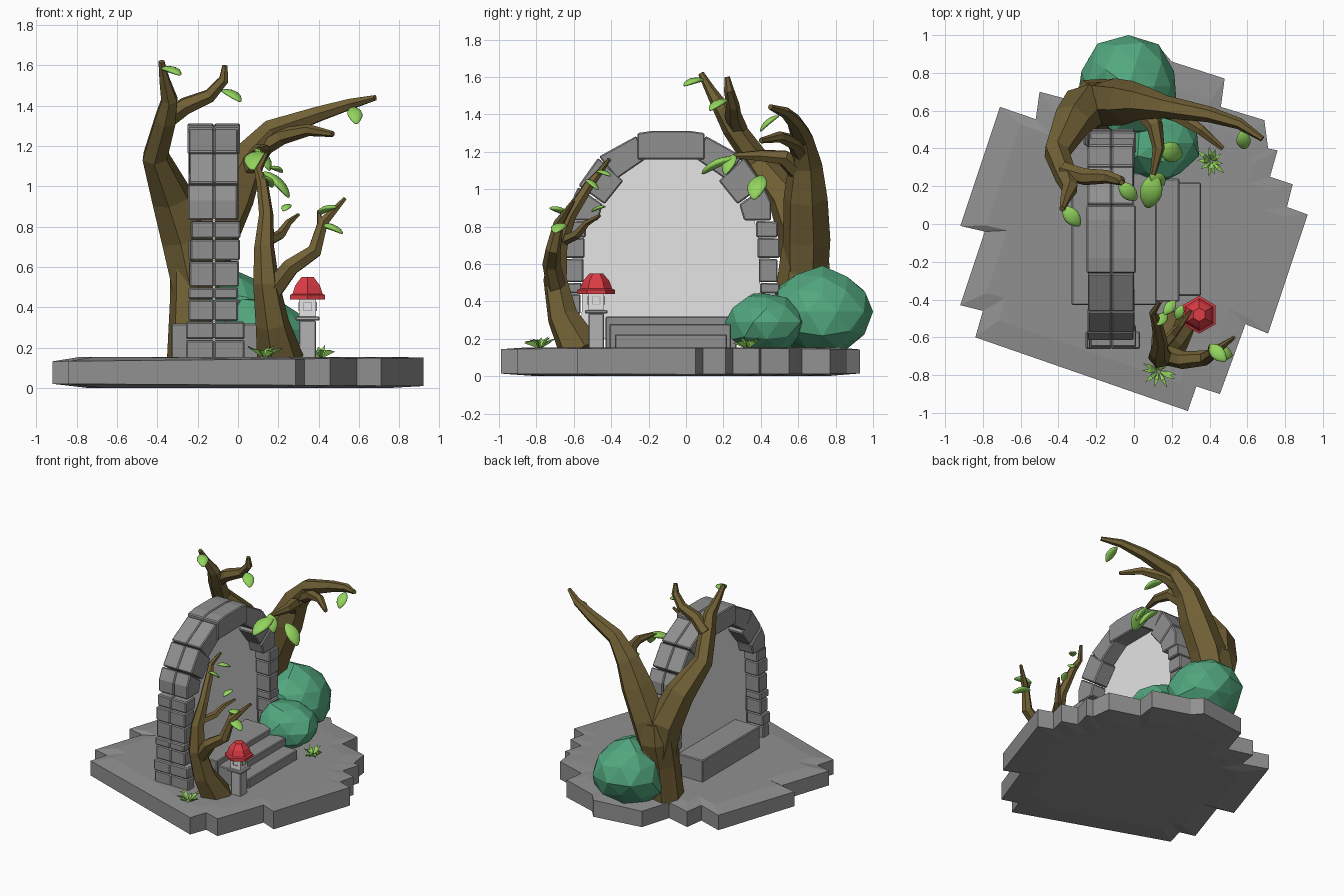
import bpy, bmesh, math, random
from mathutils import Vector, Matrix

random.seed(4)
cube = bpy.data.objects.get("Cube")
if cube:
    bpy.data.objects.remove(cube)


def material(name, rgb):
    m = bpy.data.materials.new(name)
    m.use_nodes = True
    m.diffuse_color = (*rgb, 1)
    m.node_tree.nodes["Principled BSDF"].inputs["Base Color"].default_value = (*rgb, 1)
    return m


STONE = material("stone grey", (.28, .28, .28))
POST = material("post grey", (.45, .45, .45))
PALE = material("pale grey", (.78, .78, .78))
BARK = material("bark brown", (.165, .118, .036))
LEAF = material("leaf lime", (.29, .66, .11))
BUSH = material("bush green", (.085, .39, .21))
RED = material("roof red", (.72, .045, .06))


def finish(name, bm, mat, bevel=0):
    bmesh.ops.recalc_face_normals(bm, faces=bm.faces)
    mesh = bpy.data.meshes.new(name)
    bm.to_mesh(mesh)
    bm.free()
    mesh.materials.append(mat)
    ob = bpy.data.objects.new(name, mesh)
    bpy.context.collection.objects.link(ob)
    if bevel:
        mod = ob.modifiers.new("Bevel", "BEVEL")
        mod.width = bevel
        mod.segments = 1


def loft(bm, rings):
    rings = [[bm.verts.new(p) for p in r] for r in rings]
    n = len(rings[0])
    for a, b in zip(rings, rings[1:]):
        for i in range(n):
            bm.faces.new((a[i], a[(i + 1) % n], b[(i + 1) % n], b[i]))
    bm.faces.new(rings[0][::-1])
    bm.faces.new(rings[-1])


def box(bm, x0, x1, y0, y1, z0, z1):
    loft(bm, [[(x, y0, z0), (x, y1, z0), (x, y1, z1), (x, y0, z1)] for x in (x0, x1)])


def tube(bm, path, sides=6):
    """Tapered limb through (x, y, z, radius) points."""
    pts = [Vector(p[:3]) for p in path]
    side = Vector((1, .3, 0))
    rings = []
    for i, p in enumerate(pts):
        t = (pts[min(i + 1, len(pts) - 1)] - pts[max(i - 1, 0)]).normalized()
        u = (side - t * side.dot(t)).normalized()
        v = t.cross(u)
        side = u
        rings.append([p + path[i][3] * (u * math.cos(a) + v * math.sin(a))
                      for a in (math.tau * k / sides for k in range(sides))])
    loft(bm, rings)


# Rocky ground slab with a stepped outline
outline = [(-.71, .62), (-.52, .555), (-.5, .7), (-.31, .65), (-.24, .88), (.14, .93),
           (.2, .86), (.48, .77), (.46, .62), (.69, .55), (.71, .4), (.76, .39), (.72, .25),
           (.84, .21), (.81, .09), (.92, .05), (.71, -.58), (.59, -.53), (.455, -.9),
           (.33, -.86), (.285, -.99), (-.84, -.6), (-.8, -.46), (-.92, -.43),
           (-.79, -.04), (-.92, -.01)]
bm = bmesh.new()
loft(bm, [[(x * s, y * s, h + k * x) for x, y in outline]
          for s, h, k in ((.8, 0, 0), (1, .016, -.006), (1, .142, .01), (.85, .155, 0))])
finish("ground_slab", bm, STONE)

# Platform and steps under the arch
bm = bmesh.new()
for x0, x1, y0, y1, top in ((-.33, .12, -.43, .27, .32), (.1, .24, -.41, .24, .28),
                            (.22, .355, -.38, .22, .225)):
    box(bm, x0, x1, y0, y1, .13, top)
finish("steps", bm, STONE, .006)

# Stone arch: half profile quads of (offset, z), mirrored, in two columns
MID = -.08
quads = [[(.13, 1.165), (.185, 1.285), (.385, 1.175), (.29, 1.055)],
         [(.255, 1.045), (.39, 1.168), (.495, 1.02), (.355, .92)],
         [(.365, .918), (.497, 1.012), (.535, .93), (.535, .834), (.39, .834)]]
levels = (.83, .74, .63, .5, .44, .33, .24, .14)
for i, (top, low) in enumerate(zip(levels, levels[1:])):
    outer, inner = .57 + .012 * (i % 2), .455 + .007 * i
    quads.append([(inner, top), (outer, top - .003), (outer, low + .003), (inner, low + .003)])


def stone(bm, quad, sign, spread):
    jit = random.uniform(-.008, .008)
    for x0, x1 in ((-.24 - spread + jit, -.1195), (-.1185, .005 + spread + jit)):
        loft(bm, [[(x, MID + sign * o, z) for o, z in quad] for x in (x0, x1)])


bm = bmesh.new()
for i, quad in enumerate(quads):
    spread = .022 if i > 7 else 0
    for sign in (-1, 1):
        stone(bm, quad, sign, spread)
stone(bm, [(-.18, 1.16), (-.18, 1.3), (-.1, 1.312), (.1, 1.312), (.18, 1.3), (.18, 1.16)],
      1, .008)
finish("arch_stones", bm, STONE, .007)

# Pale portal sheet filling the arch
half = [(.48, .2), (.47, .75), (.42, .92), (.33, 1.06), (.15, 1.2)]
loop = half + [(-o, z) for o, z in reversed(half)]
bm = bmesh.new()
loft(bm, [[(x, MID + o, z) for o, z in loop] for x in (-.124, -.114)])
finish("portal_sheet", bm, PALE)

# Large tree
bm = bmesh.new()
tube(bm, [(-.21, .57, .13, .145), (-.21, .605, .42, .13), (-.2, .64, .6, .14),
          (-.19, .64, .74, .12)], 7)
tube(bm, [(-.21, .62, .5, .12), (-.26, .62, .74, .125), (-.33, .54, .95, .105),
          (-.41, .38, 1.15, .07), (-.36, .25, 1.33, .06), (-.34, .19, 1.43, .045),
          (-.365, .13, 1.53, .028), (-.38, .08, 1.62, .016)])
tube(bm, [(-.37, .28, 1.32, .05), (-.26, .25, 1.4, .045), (-.14, .25, 1.45, .036),
          (-.07, .23, 1.53, .027), (-.065, .22, 1.6, .014)])
tube(bm, [(-.2, .64, .5, .12), (-.13, .645, .74, .13), (-.03, .64, .96, .12),
          (.05, .64, 1.14, .09), (.17, .62, 1.28, .06), (.4, .58, 1.36, .042),
          (.56, .53, 1.41, .03), (.68, .45, 1.44, .015)])
tube(bm, [(.08, .63, 1.17, .05), (.22, .58, 1.25, .042), (.35, .5, 1.28, .03),
          (.47, .4, 1.26, .015)])
tube(bm, [(.02, .64, 1.06, .06), (.11, .52, 1.17, .045), (.13, .4, 1.18, .032),
          (.1, .26, 1.18, .015)])
finish("large_tree", bm, BARK)

# Small tree
bm = bmesh.new()
tube(bm, [(.21, -.56, .13, .12), (.17, -.66, .32, .085), (.14, -.7, .52, .066),
          (.13, -.68, .7, .05), (.14, -.62, .86, .036), (.12, -.52, 1.02, .029),
          (.1, -.47, 1.08, .02), (.14, -.41, 1.16, .011)])
tube(bm, [(.16, -.69, .47, .055), (.26, -.72, .6, .048), (.38, -.71, .68, .04),
          (.42, -.68, .82, .028), (.53, -.6, .94, .01)])
tube(bm, [(.41, -.69, .8, .02), (.4, -.65, .88, .008)], 5)
tube(bm, [(.13, -.67, .72, .03), (.21, -.58, .76, .026), (.25, -.53, .82, .018),
          (.3, -.46, .86, .009)], 5)
finish("small_tree", bm, BARK)

# Leaves: centre, pointing direction, length
leaves = [((-.33, .04, 1.58), (.6, -.7, -.2), .13), ((-.03, .17, 1.46), (.5, -.5, -.3), .13),
          ((.58, .44, 1.36), (.1, -.6, -.5), .12), ((.09, .17, 1.14), (-.2, -.9, -.4), .19),
          ((.13, .23, 1.14), (.4, -.3, -.6), .13), ((.2, .38, 1.02), (.6, -.2, -.6), .17),
          ((.46, -.68, .8), (.9, -.3, -.3), .13), ((.44, -.68, .89), (.7, -.7, .3), .12),
          ((.15, -.5, 1.03), (.4, .6, -.5), .09), ((.19, -.44, 1.09), (.5, .6, -.2), .09),
          ((.24, -.47, .9), (.3, .8, .3), .08)]
bm = bmesh.new()
for centre, aim, length in leaves:
    turn = Vector(aim).to_track_quat('Y', 'Z').to_matrix().to_4x4()
    size = Matrix.Diagonal((length * .32, length * .55, length * .12, 1))
    tilt = Matrix.Rotation(math.pi / 2, 4, 'X')
    made = bmesh.ops.create_uvsphere(bm, u_segments=12, v_segments=8, radius=1,
                                     matrix=tilt)["verts"]
    for v in made:
        v.co.x *= 1 - .4 * v.co.y ** 2
        v.co.z -= .8 * v.co.y ** 2
    bmesh.ops.transform(bm, matrix=Matrix.Translation(centre) @ turn @ size, verts=made)
for f in bm.faces:
    f.smooth = True
finish("leaves", bm, LEAF)

# Faceted bushes
for name, centre, size in (("large_bush", (-.03, .73, .345), (.28, .28, .235)),
                           ("small_bush", (.12, .43, .29), (.225, .215, .17))):
    bm = bmesh.new()
    bmesh.ops.create_icosphere(bm, subdivisions=2, radius=1)
    for v in bm.verts:
        v.co = Vector(c + s * k for c, s, k in
                      zip(centre, size, v.co * random.uniform(.88, 1.06)))
    finish(name, bm, BUSH)

# Grass tufts: keeled blades fanned around a centre
bm = bmesh.new()
for gx, gy in ((.41, .33), (.13, -.78)):
    for i in range(10):
        a = i * math.tau / 10 + random.uniform(-.2, .2)
        out = Vector((math.cos(a), math.sin(a), 0)) * random.uniform(.06, .1)
        wide = Vector((-math.sin(a), math.cos(a), 0)) * .012
        root = Vector((gx, gy, .145))
        mid = root + out * .5 + Vector((0, 0, .045))
        tip = root + out + Vector((0, 0, random.uniform(.03, .07)))
        keel = mid - Vector((0, 0, .012))
        blade = [bm.verts.new(p) for p in (root, mid + wide, tip, mid - wide, keel)]
        bmesh.ops.convex_hull(bm, input=blade)
finish("grass_tufts", bm, LEAF)

# Lantern: post, collar, pale lamp box with framed windows, red roof
LX, LY = .345, -.48


def block(bm, r, z0, z1):
    box(bm, LX - r, LX + r, LY - r, LY + r, z0, z1)


bm = bmesh.new()
block(bm, .042, .13, .335)
block(bm, .06, .335, .355)
finish("lantern_post", bm, POST, .005)
bm = bmesh.new()
block(bm, .042, .355, .46)
finish("lantern_box", bm, PALE)
bm = bmesh.new()
for k in range(4):
    spin = Matrix.Translation((LX, LY, .405)) @ Matrix.Rotation(k * math.pi / 2, 4, 'Z')
    for rot in range(4):
        start = len(bm.verts)
        box(bm, .041, .046, -.022, .022, .018, .022)
        bm.verts.ensure_lookup_table()
        bmesh.ops.transform(bm, verts=bm.verts[start:],
                            matrix=spin @ Matrix.Rotation(rot * math.pi / 2, 4, 'X'))
finish("lantern_window_frames", bm, POST)
bm = bmesh.new()
loft(bm, [[(LX + r * math.sin(a), LY + r * math.cos(a), z)
           for a in (math.tau * k / 6 for k in range(6))]
          for r, z in ((.1, .44), (.1, .462), (.086, .468), (.07, .51), (.036, .55))])
finish("lantern_roof", bm, RED)
